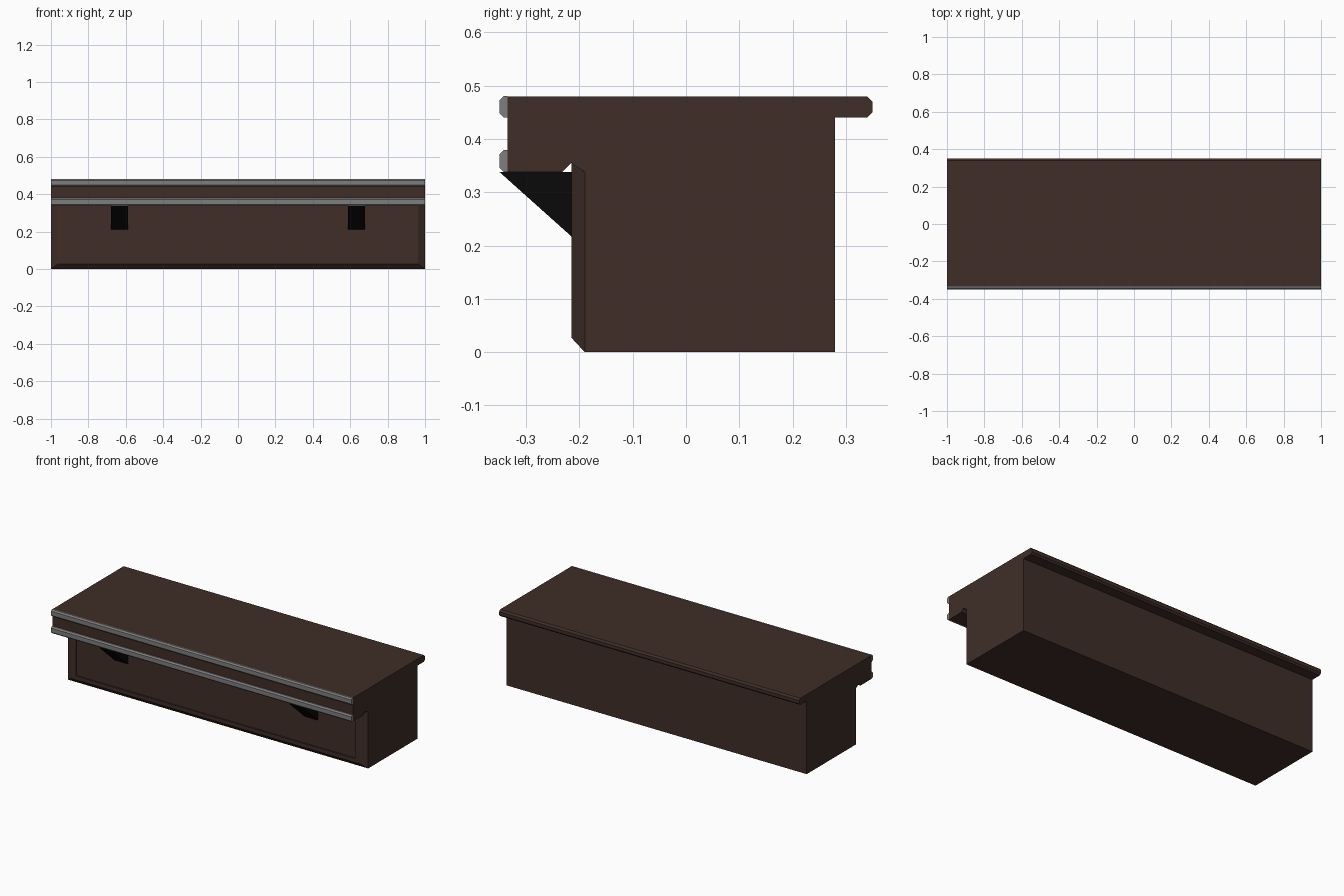
import bpy, bmesh

if "Cube" in bpy.data.objects:
    bpy.data.objects.remove(bpy.data.objects["Cube"])


def material(name, rgb):
    m = bpy.data.materials.new(name)
    m.diffuse_color = (*rgb, 1)
    m.use_nodes = True
    m.node_tree.nodes["Principled BSDF"].inputs["Base Color"].default_value = m.diffuse_color
    return m


wood = material("dark_wood", (0.05, 0.027, 0.021))
metal = material("grey_metal", (0.21, 0.21, 0.21))
black = material("black_metal", (0.003, 0.003, 0.003))


def finish(name, bm, mat):
    bmesh.ops.recalc_face_normals(bm, faces=bm.faces)
    me = bpy.data.meshes.new(name)
    bm.to_mesh(me)
    bm.free()
    me.materials.append(mat)
    ob = bpy.data.objects.new(name, me)
    bpy.context.collection.objects.link(ob)
    return ob


def extrude_x(name, profile, x0, x1, mat):
    """Sweep a closed (y, z) profile from x0 to x1."""
    bm = bmesh.new()
    a, b = [[bm.verts.new((x, y, z)) for y, z in profile] for x in (x0, x1)]
    n = len(profile)
    for i in range(n):
        j = (i + 1) % n
        bm.faces.new((a[i], a[j], b[j], b[i]))
    bm.faces.new(a)
    bm.faces.new(b)
    return finish(name, bm, mat)


# Counter body: top with rear lip, front fascia, grooved underside
extrude_x("counter_body", [
    (-0.19, 0), (0.28, 0), (0.28, 0.44), (0.34, 0.44), (0.35, 0.45),
    (0.35, 0.47), (0.34, 0.48), (-0.335, 0.48), (-0.335, 0.338),
    (-0.232, 0.338), (-0.215, 0.355), (-0.19, 0.338)], -1, 1, wood)

# Front panel: chamfered rim, flat frame and recessed field
bm = bmesh.new()
rings = []
for x, y, z0, z1 in [(1, -0.19, 0, 0.338), (0.962, -0.215, 0.027, 0.355),
                     (0.93, -0.215, 0.05, 0.29), (0.93, -0.207, 0.05, 0.29)]:
    rings.append([bm.verts.new(p) for p in
                  ((-x, y, z0), (x, y, z0), (x, y, z1), (-x, y, z1))])
for a, b in zip(rings, rings[1:]):
    for i in range(4):
        j = (i + 1) % 4
        bm.faces.new((a[i], a[j], b[j], b[i]))
bm.faces.new(rings[0])
bm.faces.new(rings[-1])
finish("front_panel", bm, wood)

# Grey trim strips along the fascia
for name, z in (("upper_trim", 0.44), ("lower_trim", 0.338)):
    extrude_x(name, [(-0.335, z), (-0.342, z), (-0.35, z + 0.008),
                     (-0.35, z + 0.033), (-0.342, z + 0.041),
                     (-0.335, z + 0.041)], -1, 1, metal)

# Triangular support brackets
for side, x in (("left", -0.633), ("right", 0.633)):
    extrude_x(side + "_bracket", [(-0.35, 0.338), (-0.207, 0.338),
                                  (-0.207, 0.21)], x - 0.045, x + 0.045, black)
